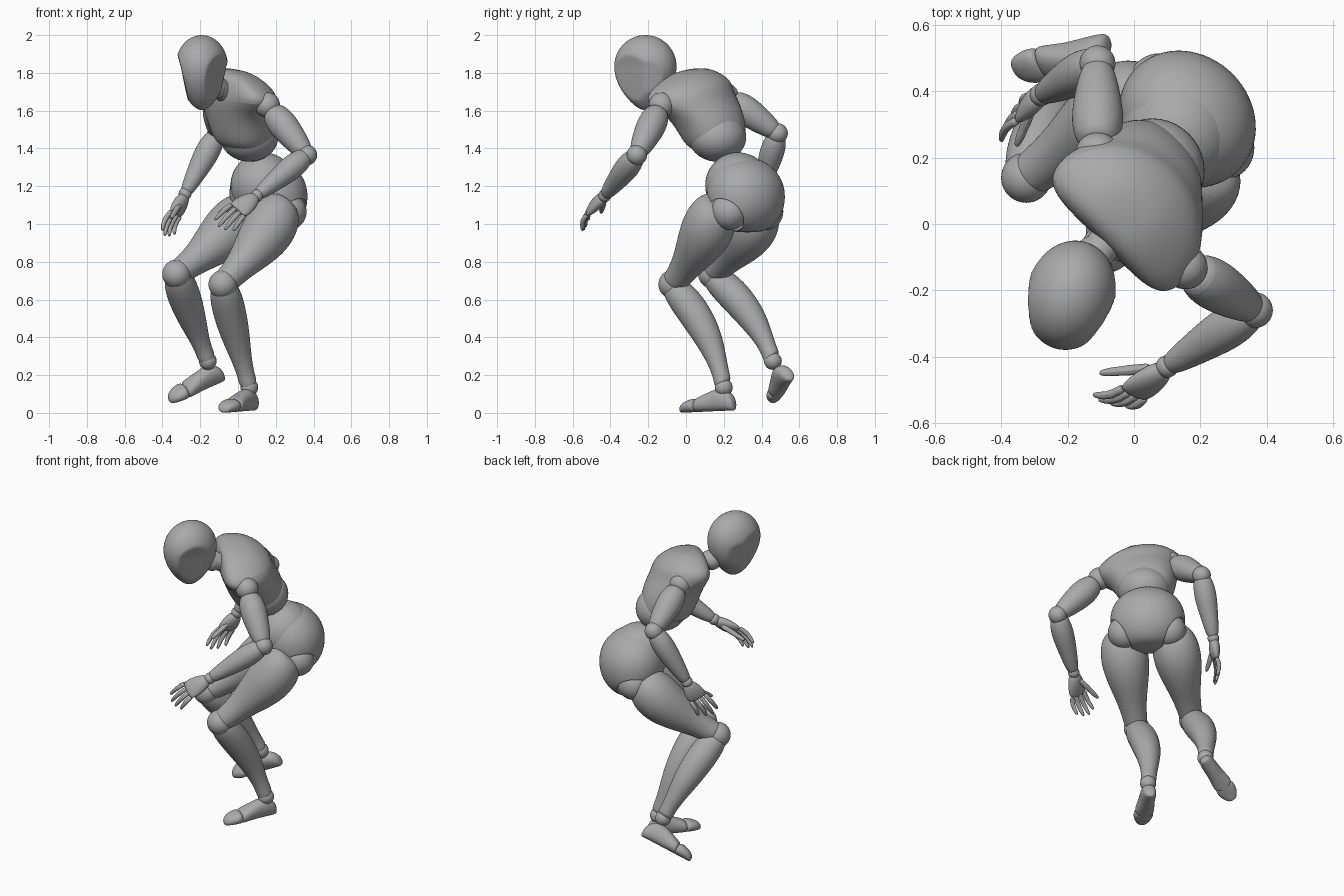
import bpy, bmesh, math
from mathutils import Vector, Matrix

if "Cube" in bpy.data.objects:
    bpy.data.objects.remove(bpy.data.objects["Cube"])

# Single matte grey for the whole figure
grey = bpy.data.materials.new("matte_grey")
grey.use_nodes = True
GREY = (0.4, 0.4, 0.4, 1)
grey.diffuse_color = GREY
grey.node_tree.nodes["Principled BSDF"].inputs["Base Color"].default_value = GREY

# Body directions: the trunk is turned halfway between front and right
UP = Vector((0, 0, 1))
FORWARD = Vector((-1, -1, 0)).normalized()
LEFT = Vector((1, -1, 0)).normalized()


def body(forward, left, height):
    return FORWARD * forward + LEFT * left + UP * height


def finish(name, bm, levels=0):
    bmesh.ops.recalc_face_normals(bm, faces=bm.faces)
    mesh = bpy.data.meshes.new(name)
    bm.to_mesh(mesh)
    bm.free()
    mesh.materials.append(grey)
    mesh.shade_smooth()
    mesh.set_sharp_from_angle(angle=math.radians(40))
    part = bpy.data.objects.new(name, mesh)
    bpy.context.collection.objects.link(part)
    if levels:
        subdivision = part.modifiers.new("smooth", "SUBSURF")
        subdivision.levels = subdivision.render_levels = levels
    return part


def loft(name, rings, count=16, power=1.0, levels=2):
    """Skin rings given as (centre, half width, half depth, optional sweep of the sides)."""
    bm = bmesh.new()
    loops = []
    for centre, wide, deep, *sweep in rings:
        sweep = sum(sweep, Vector())
        loop = []
        for i in range(count):
            c = math.cos(math.tau * i / count)
            s = math.sin(math.tau * i / count)
            c = math.copysign(abs(c) ** power, c)
            s = math.copysign(abs(s) ** power, s)
            loop.append(bm.verts.new(centre + wide * c + deep * s + sweep * c * c))
        loops.append(loop)
    for low, high in zip(loops, loops[1:]):
        for i in range(count):
            j = (i + 1) % count
            bm.faces.new((low[i], low[j], high[j], high[i]))
    bm.faces.new(loops[0])
    bm.faces.new(loops[-1])
    return finish(name, bm, levels)


def limb(name, start, end, profile, bow=Vector(), count=16, levels=2):
    """Round limb whose profile lists (position along, radius)."""
    start, end = Vector(start), Vector(end)
    along = (end - start).normalized()
    wide = along.cross(FORWARD + UP * 0.3).normalized()
    deep = along.cross(wide)
    rings = [(start.lerp(end, t) + bow * math.sin(math.pi * min(max(t, 0), 1)),
              wide * r, deep * r) for t, r in profile]
    return loft(name, rings, count, 1.0, levels)


def ball(name, centre, size, axes=(LEFT, -FORWARD, UP)):
    bm = bmesh.new()
    bmesh.ops.create_uvsphere(bm, u_segments=40, v_segments=24, radius=1)
    if isinstance(size, float):
        size = (size, size, size)
    turn = Matrix(axes).transposed()
    for v in bm.verts:
        v.co = Vector(centre) + turn @ Vector(a * b for a, b in zip(v.co, size))
    return finish(name, bm)


def carve(part, cutter):
    cut = part.modifiers.new("socket", "BOOLEAN")
    cut.operation, cut.solver, cut.object = "DIFFERENCE", "EXACT", cutter
    graph = bpy.context.evaluated_depsgraph_get()
    mesh = bpy.data.meshes.new_from_object(part.evaluated_get(graph))
    part.modifiers.clear()
    part.data = mesh
    bpy.data.objects.remove(cutter)


# Head: egg with a narrow chin and flattened cheeks
heading = Vector((-0.28, -0.96, 0)).normalized()
across = UP.cross(heading)
bm = bmesh.new()
bmesh.ops.create_uvsphere(bm, u_segments=64, v_segments=40, radius=1)
for v in bm.verts:
    x, y, z = v.co
    taper = 1 - 0.3 * min(z, 0) ** 2
    limit = 0.126 + 0.05 * (z - abs(y + 0.2))
    side = max(-limit, min(limit, x * 0.136 * taper))
    tall = 0.165 if z > 0 else 0.232
    v.co = Vector((-0.192, -0.215, 1.835)) + across * side + heading * y * 0.167 * taper + UP * z * tall
finish("head", bm)

# Neck
limb("neck", body(0.03, -0.03, 1.68), body(0.19, -0.01, 1.75),
     [(0, 0.06), (0.3, 0.06), (0.6, 0.052), (1, 0.055)])
ball("neck_ball", body(0.15, -0.02, 1.72), 0.058)

# Rib cage, right side higher:
# (forward, left, height, half width, half depth, forward sweep of the shoulders)
tilt = (LEFT - UP * 0.15).normalized()
trunk = [(-0.14, -0.1, 1.39, 0.1, 0.1, 0), (-0.13, -0.09, 1.43, 0.16, 0.15, 0),
         (-0.115, -0.08, 1.51, 0.185, 0.172, 0), (-0.085, -0.06, 1.6, 0.21, 0.178, 0.02),
         (-0.055, -0.03, 1.67, 0.275, 0.165, 0.08), (-0.05, -0.03, 1.73, 0.265, 0.155, 0.075),
         (-0.02, -0.035, 1.785, 0.17, 0.12, 0.03), (0, -0.04, 1.82, 0.08, 0.06, 0)]
loft("rib_cage", [(body(f, l, h), tilt * w, FORWARD * d, FORWARD * s)
                  for f, l, h, w, d, s in trunk], power=0.88)
ball("abdomen", body(-0.16, -0.075, 1.46), (0.155, 0.15, 0.13))

# Pelvis with hip sockets and a waist ball
HIPS = {"left": body(-0.35, 0.025, 1.065), "right": body(-0.35, -0.24, 1.065)}
basin = [(-0.35, 0.955, 0.06, 0.06), (-0.35, 0.975, 0.14, 0.115), (-0.345, 1.05, 0.21, 0.178),
         (-0.338, 1.14, 0.23, 0.203), (-0.335, 1.23, 0.217, 0.193), (-0.325, 1.31, 0.16, 0.14),
         (-0.315, 1.355, 0.07, 0.065)]
pelvis = loft("pelvis", [(body(f, -0.11, h), LEFT * w, FORWARD * d) for f, h, w, d in basin])
for hip in HIPS.values():
    carve(pelvis, ball("socket_cutter", hip, 0.108))
pelvis.data.set_sharp_from_angle(angle=math.radians(40))
ball("waist_ball", body(-0.29, -0.1, 1.205), 0.174)

# Shared limb profiles
THIGH = [(0, 0.06), (0.03, 0.1), (0.14, 0.137), (0.32, 0.147), (0.52, 0.123),
         (0.72, 0.088), (0.88, 0.073), (0.97, 0.07), (1, 0.045)]
SHIN = [(-0.04, 0.03), (0, 0.068), (0.12, 0.088), (0.28, 0.09), (0.5, 0.078),
        (0.72, 0.055), (0.88, 0.046), (0.96, 0.05), (0.98, 0.03)]
UPPER_ARM = [(0, 0.04), (0.06, 0.067), (0.3, 0.083), (0.6, 0.072), (0.9, 0.054), (1, 0.035)]
FOREARM = [(0, 0.035), (0.07, 0.057), (0.3, 0.07), (0.6, 0.056), (0.9, 0.04), (1, 0.027)]
FINGER = [(0, 0.011), (0.06, 0.0155), (0.3, 0.014), (0.4, 0.016), (0.6, 0.0125),
          (0.7, 0.0138), (0.93, 0.01), (1, 0.005)]


def leg(side, hip, knee, ankle, heel, tip):
    knee, ankle, heel, tip = map(Vector, (knee, ankle, heel, tip))
    ball(side + "_hip_ball", HIPS[side], 0.098)
    limb(side + "_thigh", hip, knee, THIGH, bow=body(-0.022, 0, -0.014))
    ball(side + "_knee", knee, 0.076)
    limb(side + "_shin", knee, ankle, SHIN, bow=Vector((-0.003, 0.05, 0)))
    ball(side + "_ankle", ankle, 0.047)
    # Foot and toe cap share one sole line
    along = (tip - heel).normalized()
    wide = along.cross(ankle - heel).normalized()
    rise = wide.cross(along)

    def sole(name, sections):
        loft(side + name, [(heel.lerp(tip, t) + rise * (h - 0.04), wide * w, rise * h)
                           for t, w, h in sections], power=0.9)
    sole("_foot", [(-0.03, 0.02, 0.025), (0.02, 0.039, 0.047), (0.2, 0.047, 0.064),
                   (0.38, 0.046, 0.056), (0.6, 0.058, 0.042), (0.68, 0.056, 0.037), (0.7, 0.03, 0.025)])
    sole("_toe_cap", [(0.66, 0.03, 0.025), (0.69, 0.058, 0.038), (0.8, 0.06, 0.035),
                      (0.93, 0.045, 0.028), (1, 0.02, 0.015)])


def arm(side, shoulder, elbow, wrist, knuckle, tip, spread, thumb):
    shoulder, elbow, wrist, knuckle, tip = map(Vector, (shoulder, elbow, wrist, knuckle, tip))
    spread = Vector(spread).normalized()
    ball(side + "_shoulder", shoulder, 0.067)
    limb(side + "_upper_arm", shoulder.lerp(elbow, 0.1), elbow, UPPER_ARM)
    ball(side + "_elbow", elbow, 0.054)
    limb(side + "_forearm", elbow, wrist, FOREARM)
    ball(side + "_wrist", wrist, 0.034)
    # Palm; the back of the hand faces away from the body
    back = (knuckle - wrist).cross(spread).normalized()
    if side == "left":
        back = -back
    loft(side + "_palm", [(wrist.lerp(knuckle, t), spread * w, back * d) for t, w, d in
                          [(0.05, 0.024, 0.02), (0.2, 0.042, 0.033), (0.6, 0.059, 0.033),
                           (0.95, 0.06, 0.022), (1.05, 0.045, 0.013)]])
    # Four curled, jointed fingers and a thumb
    for i, (label, reach) in enumerate([("index", 0.95), ("middle", 1.08), ("ring", 1), ("little", 0.8)]):
        shift = spread * (1.5 - i)
        root = knuckle + shift * 0.031
        end = root + (tip - knuckle) * reach + shift * 0.008
        limb(f"{side}_{label}_finger", root, end, FINGER, bow=back * 0.013, count=8, levels=1)
    base, end = map(Vector, thumb)
    limb(side + "_thumb", base, end, [(t, r * 1.15) for t, r in FINGER], count=8, levels=1)


# Legs
leg("left", (0.25, 0.175, 1.115), (-0.08, -0.07, 0.68), (0.06, 0.2, 0.135),
    (0.085, 0.25, 0.052), (-0.08, -0.03, 0.04))
leg("right", (0.06, 0.41, 1.095), (-0.325, 0.14, 0.735), (-0.16, 0.46, 0.275),
    (-0.085, 0.54, 0.205), (-0.37, 0.455, 0.085))

# Arms
arm("left", (0.155, -0.13, 1.63), (0.365, -0.26, 1.365), (0.1, -0.43, 1.15),
    (0, -0.51, 1.075), (-0.085, -0.535, 0.98), (-0.07, 0.03, 0.06),
    ((0.05, -0.435, 1.12), (-0.105, -0.45, 1.06)))
arm("right", (-0.11, 0.21, 1.68), (-0.11, 0.485, 1.48), (-0.28, 0.39, 1.16),
    (-0.33, 0.35, 1.055), (-0.375, 0.295, 0.94), (-0.03, -0.05, 0.02),
    ((-0.305, 0.36, 1.11), (-0.355, 0.235, 1.03)))
